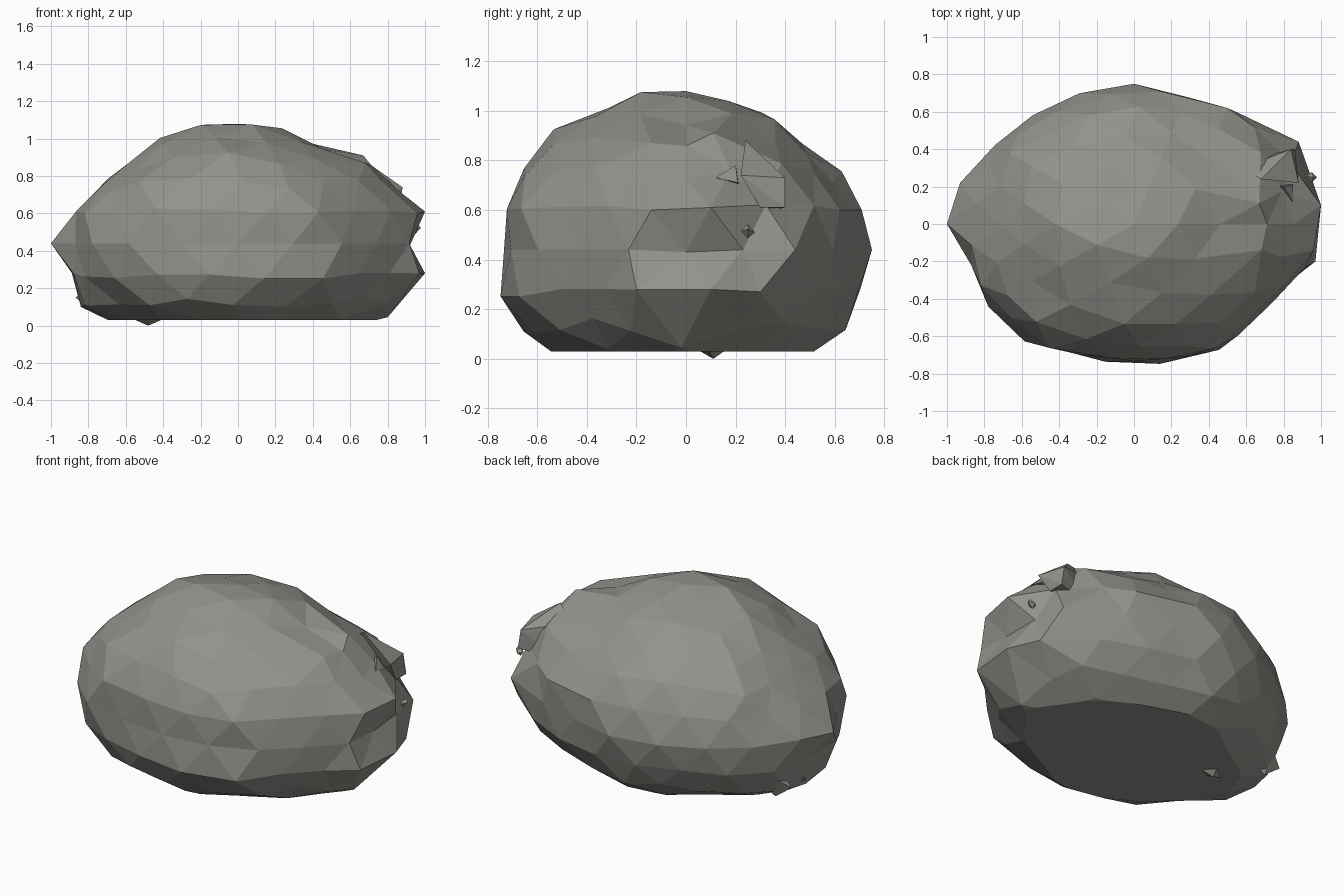
import bpy, bmesh, math, random
from mathutils import Vector

if "Cube" in bpy.data.objects:
    bpy.data.objects.remove(bpy.data.objects["Cube"])

random.seed(4)
A, B, C, ZC = 0.95, 0.74, 0.64, 0.44   # rough half sizes and centre height

# silhouettes of the boulder: plan, front and side
PLAN = [(-.92, 0), (-.87, .27), (-.76, .43), (-.36, .67), (.02, .76), (.16, .73), (.28, .66),
        (.5, .63), (.83, .46), (.95, .1), (.94, -.24), (.71, -.46), (.47, -.69), (.16, -.75),
        (-.1, -.76), (-.57, -.66), (-.87, -.32)]
FRONT = [(-.92, .44), (-.86, .6), (-.76, .73), (-.51, .96), (-.18, 1.07), (.02, 1.09), (.23, 1.06),
         (.4, .95), (.67, .9), (.83, .75), (.97, .61), (.93, .44), (.95, .28), (.87, .16),
         (.72, .03), (0, -.2), (-.68, .03), (-.85, .1), (-.91, .27)]
SIDE = [(-.7, .43), (-.76, .6), (-.65, .76), (-.54, .91), (-.2, 1.07), (-.02, 1.09), (.1, 1.04),
        (.33, 1), (.6, .76), (.73, .6), (.76, .44), (.67, .15), (.5, .03), (0, -.2),
        (-.55, .03), (-.71, .14), (-.77, .27)]
# knobs: the nearest corner of the boulder is pulled to each of these points
KNOBS = [(-1, 0, .44), (-.93, .22, .46), (-.69, -.02, .79), (-.88, -.2, .28), (-.84, .04, .1),
         (1, .1, .61), (.96, -.14, .6), (.92, 0, .43), (1, .1, .28), (.97, -.2, .28),
         (.8, -.02, .045), (.68, -.14, .87), (.67, .11, .91), (.88, .44, .44),
         (.93, .3, .27), (.5, .62, .6)]


def polar(points, a, b, cz):
    pts = [(u / a, (v - cz) / b) for u, v in points]
    t = sorted((math.atan2(v, u), math.hypot(u, v)) for u, v in pts)
    tau = 2 * math.pi
    return [(t[-1][0] - tau, t[-1][1])] + t + [(t[0][0] + tau, t[0][1])]


def radius(table, u, v):
    # distance to the straight outline segment in this direction
    a = math.atan2(v, u)
    for (a0, r0), (a1, r1) in zip(table, table[1:]):
        if a0 <= a <= a1:
            return r0 * r1 * math.sin(a1 - a0) / (r0 * math.sin(a - a0) + r1 * math.sin(a1 - a))
    return 1.0


def finish(name, bm):
    bmesh.ops.recalc_face_normals(bm, faces=bm.faces)
    me = bpy.data.meshes.new(name)
    bm.to_mesh(me)
    bm.free()
    ob = bpy.data.objects.new(name, me)
    bpy.context.collection.objects.link(ob)
    mat = bpy.data.materials.get("stone") or bpy.data.materials.new("stone")
    mat.diffuse_color = (.29, .285, .26, 1)
    mat.use_nodes = True
    mat.node_tree.nodes["Principled BSDF"].inputs["Base Color"].default_value = mat.diffuse_color
    me.materials.append(mat)
    return ob


def chunk(name, points):
    bm = bmesh.new()
    for p in points:
        bm.verts.new(p)
    bmesh.ops.convex_hull(bm, input=bm.verts)
    loose = [v for v in bm.verts if not v.link_faces]
    bmesh.ops.delete(bm, geom=loose, context='VERTS')
    return finish(name, bm)


def pebble(name, loc, r):
    x, y, z = loc
    return chunk(name, [(x + r, y, z + .3 * r), (x - r, y + .2 * r, z), (x, y + r, z - .2 * r),
                        (x, y - r, z), (x + .3 * r, y, z + r), (x - .2 * r, y, z - r)])


# main boulder: faceted ball fitted to the three silhouettes
bm = bmesh.new()
bmesh.ops.create_icosphere(bm, subdivisions=3, radius=1)
tp, tf, ts = polar(PLAN, A, B, 0), polar(FRONT, A, C, ZC), polar(SIDE, B, C, ZC)
for v in bm.verts:
    n = v.co.normalized()
    wp, wf, ws = (1 - n.z**2)**4, (1 - n.y**2)**4, (1 - n.x**2)**4
    r = (wp * radius(tp, n.x, n.y) + wf * radius(tf, n.x, n.z)
         + ws * radius(ts, n.y, n.z)) / (wp + wf + ws)
    r *= 1 + random.uniform(-.02, .02)
    v.co = Vector((n.x * A * r, n.y * B * r, ZC + n.z * C * r))
free = set(bm.verts)
for k in KNOBS:
    v = min(free, key=lambda w: (w.co - Vector(k)).length)
    free.discard(v)
    v.co = k
# flat base
bmesh.ops.bisect_plane(bm, geom=bm.verts[:] + bm.edges[:] + bm.faces[:],
                       plane_co=(0, 0, .03), plane_no=(0, 0, 1), clear_inner=True)
bmesh.ops.holes_fill(bm, edges=[e for e in bm.edges if e.is_boundary], sides=0)
finish("boulder", bm)

# broken shards on the upper right shoulder
chunk("shoulder_shard", [(.68, .24, .88), (.58, .3, .8), (.84, .4, .73), (.86, .4, .61),
                         (.88, .22, .74), (.86, .3, .61), (.65, .35, .6)])
chunk("shoulder_splinter", [(.85, .12, .73), (.8, .2, .78), (.85, .21, .71), (.7, .22, .68)])

# splinters under the left end
for i, y in enumerate((.08, .22)):
    chunk(f"lower_splinter_{i}", [(-.87, y, .15), (-.75, y + .07, .23), (-.75, y - .06, .21),
                                  (-.76, y, .07), (-.6, y, .15)])

# loose chips, including the one under the base
pebble("front_chip", (-.2, -.65, .665), .028)
pebble("right_chip", (.95, .25, .515), .028)
chunk("base_chip", [(-.48, .11, 0), (-.56, .09, .035), (-.4, .09, .035), (-.47, .16, .035),
                    (-.47, .05, .035), (-.48, .1, .08)])
